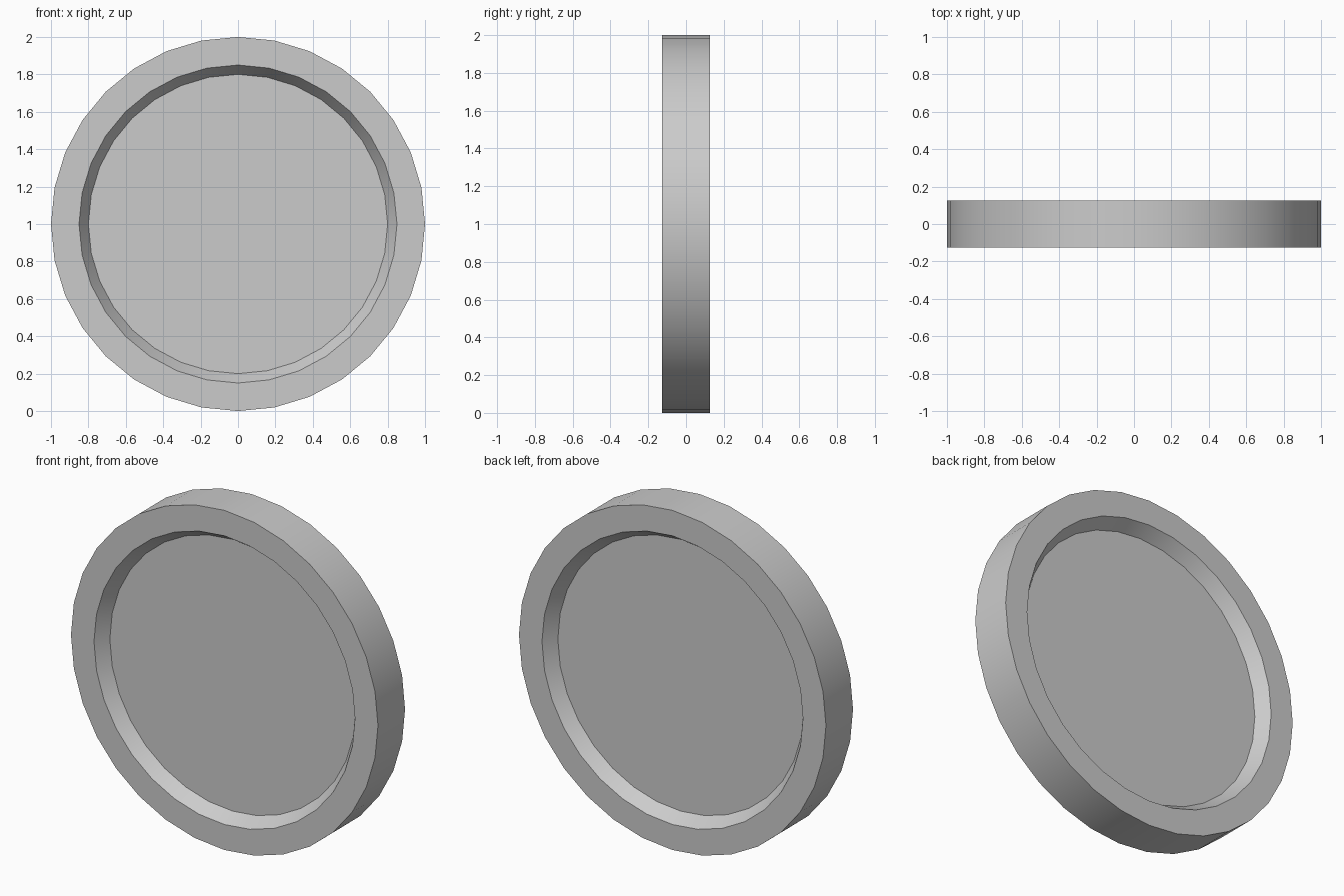
import bpy, bmesh, math

if "Cube" in bpy.data.objects:
    bpy.data.objects.remove(bpy.data.objects["Cube"])

SIDES = 32
HALF = 0.126      # half thickness
FLOOR = 0.05      # recessed panel distance from the middle

# Lathe profile (radius, y) from the front panel over the rim to the back panel
profile = [(0.80, -FLOOR), (0.85, -HALF), (1.0, -HALF),
           (1.0, HALF), (0.85, HALF), (0.80, FLOOR)]

bm = bmesh.new()


def ring(radius, y):
    angles = [2 * math.pi * i / SIDES for i in range(SIDES)]
    return [bm.verts.new((radius * math.sin(a), y, 1 + radius * math.cos(a)))
            for a in angles]


# Rim and sloped inner walls
rings = [ring(r, y) for r, y in profile]
for a, b in zip(rings, rings[1:]):
    for i in range(SIDES):
        j = (i + 1) % SIDES
        bm.faces.new((a[i], a[j], b[j], b[i]))

# Recessed round panels, front and back
bm.faces.new(rings[0])
bm.faces.new(rings[-1])
bmesh.ops.recalc_face_normals(bm, faces=bm.faces)

mesh = bpy.data.meshes.new("recessed_disc")
bm.to_mesh(mesh)
bm.free()
disc = bpy.data.objects.new("recessed_disc", mesh)
bpy.context.collection.objects.link(disc)

# Smooth round sides, crisp rim edges
bpy.context.view_layer.objects.active = disc
disc.select_set(True)
bpy.ops.object.shade_smooth_by_angle(angle=math.radians(30))
